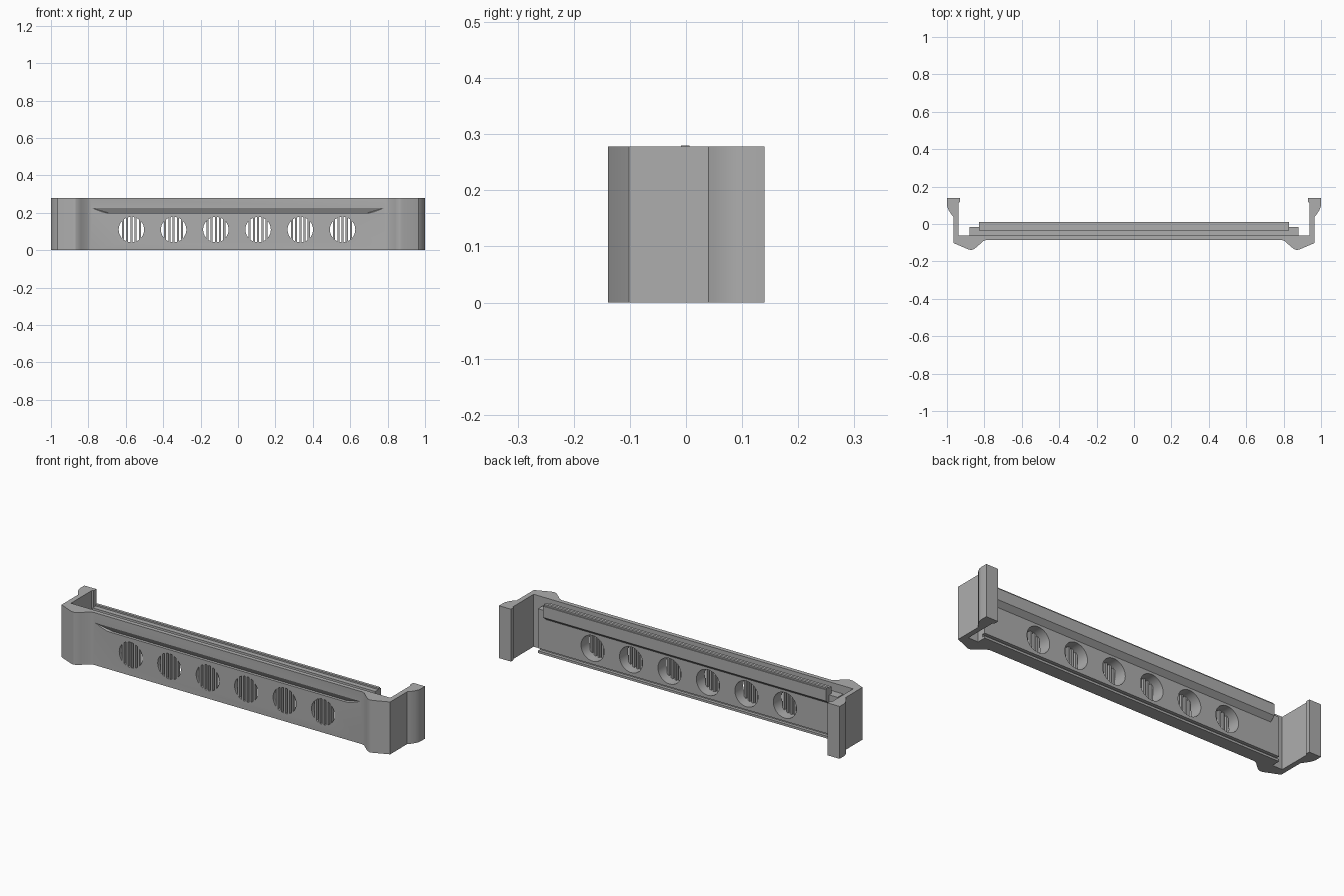
import bpy, bmesh, math
from mathutils import Vector

old = bpy.data.objects.get("Cube")
if old:
    bpy.data.objects.remove(old, do_unlink=True)

grey = bpy.data.materials.new("plain grey")
grey.use_nodes = True
grey.diffuse_color = (0.42, 0.42, 0.42, 1)
grey.node_tree.nodes["Principled BSDF"].inputs["Base Color"].default_value = (0.42, 0.42, 0.42, 1)


def finish(name, bm):
    bmesh.ops.recalc_face_normals(bm, faces=bm.faces)
    mesh = bpy.data.meshes.new(name)
    bm.to_mesh(mesh)
    bm.free()
    mesh.materials.append(grey)
    obj = bpy.data.objects.new(name, mesh)
    bpy.context.collection.objects.link(obj)
    return obj


def extrude(name, points, direction):
    """Extrude a closed outline of 3D points along a vector."""
    bm = bmesh.new()
    face = bm.faces.new([bm.verts.new(p) for p in points])
    ext = bmesh.ops.extrude_face_region(bm, geom=[face])
    moved = [v for v in ext["geom"] if isinstance(v, bmesh.types.BMVert)]
    bmesh.ops.translate(bm, verts=moved, vec=Vector(direction))
    return finish(name, bm)


def rail(name, half, outline):
    """Extrude a (y, z) outline across the width."""
    return extrude(name, [(-half, y, z) for y, z in outline], (2 * half, 0, 0))


def select_only(obj):
    bpy.ops.object.select_all(action='DESELECT')
    obj.select_set(True)
    bpy.context.view_layer.objects.active = obj


def cut(target, cutter):
    mod = target.modifiers.new("cut", 'BOOLEAN')
    mod.operation, mod.object, mod.solver = 'DIFFERENCE', cutter, 'EXACT'
    select_only(target)
    bpy.ops.object.modifier_apply(modifier=mod.name)


HEIGHT = 0.278
FRONT, MID, BACK = -0.085, -0.062, -0.015

# Front wall with swollen corners and clip arms, as one mirrored plan outline
half_plan = [(0.79, FRONT), (0.805, -0.091), (0.84, -0.122), (0.855, -0.134), (0.87, -0.139),
             (0.885, -0.136), (0.965, -0.102), (0.965, 0.04), (0.975, 0.05), (0.99, 0.072),
             (0.998, 0.09), (1.0, 0.105), (1.0, 0.14), (0.93, 0.14), (0.93, 0.118),
             (0.938, 0.112), (0.938, MID)]
plan = half_plan + [(-x, y) for x, y in reversed(half_plan)]
shell = extrude("front_wall_and_clips", [(x, y, 0) for x, y in plan], (0, 0, HEIGHT))

# Thick rear panel with a groove along its foot
panel = rail("rear_panel", 0.88, [(MID, 0), (BACK, 0), (BACK, 0.012), (-0.032, 0.012),
                                  (-0.032, 0.026), (BACK, 0.026), (BACK, 0.235), (MID, 0.235)])

# Upper rear flange with sloped underside and raised ridge
rail("upper_flange", 0.83, [(-0.035, 0.23), (-0.035, 0.272), (-0.009, 0.272), (-0.009, 0.28),
                            (0.006, 0.28), (0.006, 0.272), (0.012, 0.272), (0.012, 0.212),
                            (BACK, 0.19), (BACK, 0.23)])

# Undercut finger groove in the front wall
bm = bmesh.new()
for s in (-1, 1):
    for x, y, z in [(0.78, FRONT, 0.225), (0.78, -0.095, 0.225), (0.75, -0.095, 0.208),
                    (0.72, -0.095, 0.201), (0.69, -0.095, 0.199), (0.69, -0.070, 0.199)]:
        bm.verts.new((s * x, y, z))
bmesh.ops.convex_hull(bm, input=bm.verts)
groove = finish("groove_cutter", bm)
cut(shell, groove)
bpy.data.objects.remove(groove, do_unlink=True)

# Six round vents with upright bars
RADIUS, VENT_Z, PITCH = 0.068, 0.11, 0.0225
for i in range(6):
    cx = -0.57 + 0.2258 * i
    ring = [(cx + RADIUS * math.cos(a), -0.2, VENT_Z + RADIUS * math.sin(a))
            for a in (math.tau * k / 40 for k in range(40))]
    hole = extrude("vent_cutter", ring, (0, 0.4, 0))
    cut(shell, hole)
    cut(panel, hole)
    bpy.data.objects.remove(hole, do_unlink=True)
    for k in range(-2, 3):
        x, w = k * PITCH, 0.0055
        x0, x1 = x - w, x + w
        h0, h1 = (math.sqrt(RADIUS ** 2 - e ** 2) for e in (x0, x1))
        outline = [(x0, -h0), (x1, -h1), (x1, h1), (x0, h0)]
        extrude(f"vent_{i + 1}_bar_{k + 3}",
                [(cx + px, FRONT, VENT_Z + pz) for px, pz in outline], (0, 0.018, 0))

# Smooth the curved corners and vent walls
for obj in (shell, panel):
    select_only(obj)
    bpy.ops.object.shade_smooth_by_angle(angle=math.radians(25))
